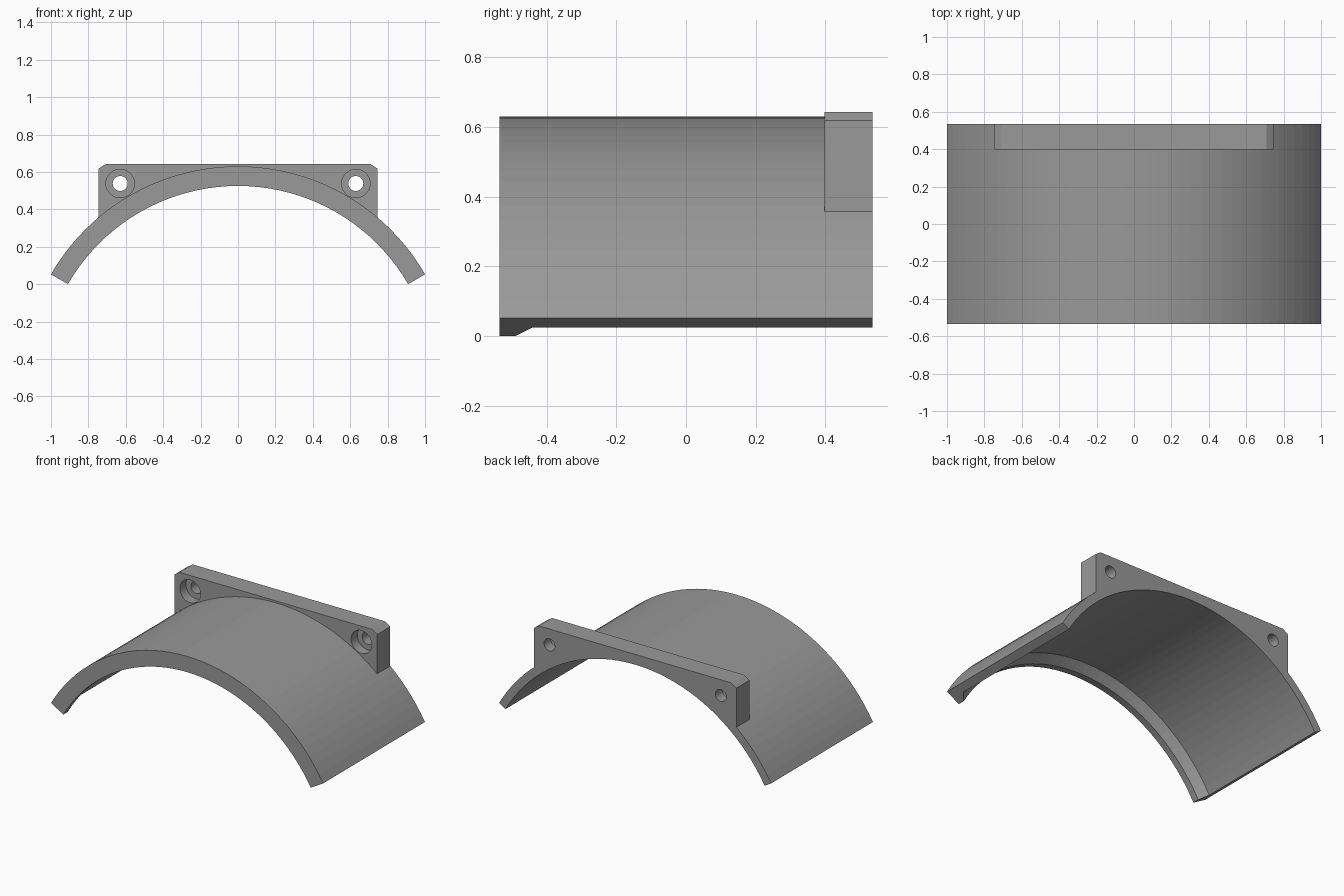
import bpy, bmesh
from math import sin, cos, pi, radians, sqrt
from mathutils import Matrix, Vector

if "Cube" in bpy.data.objects:
    bpy.data.objects.remove(bpy.data.objects["Cube"], do_unlink=True)

DEPTH = 0.535            # half length along y
R_OUT, R_IN, R_LIP = 1.155, 1.10, 1.05
AXIS_Z = -0.525          # height of the arc's axis
PLATE_FRONT = 0.397

grey = bpy.data.materials.new("plain grey")
grey.use_nodes = True
colour = (0.32, 0.32, 0.32, 1)
grey.diffuse_color = colour
grey.node_tree.nodes["Principled BSDF"].inputs["Base Color"].default_value = colour


def finish(name, bm):
    bmesh.ops.recalc_face_normals(bm, faces=bm.faces)
    mesh = bpy.data.meshes.new(name)
    bm.to_mesh(mesh)
    bm.free()
    mesh.materials.append(grey)
    obj = bpy.data.objects.new(name, mesh)
    bpy.context.collection.objects.link(obj)
    return obj


def combine(target, helper, operation):
    mod = target.modifiers.new(operation.lower(), "BOOLEAN")
    mod.operation, mod.object, mod.solver = operation, helper, "EXACT"
    bpy.context.view_layer.objects.active = target
    bpy.ops.object.modifier_apply(modifier=mod.name)
    bpy.data.objects.remove(helper, do_unlink=True)


def arc(radius, start, end, steps):
    angles = [radians(start + (end - start) * i / steps) for i in range(steps + 1)]
    return [(radius * cos(a), AXIS_Z + radius * sin(a)) for a in angles]


# Curved shell: wall section with a tapered front lip, swept through 120 degrees
bm = bmesh.new()
section = [(R_OUT, -DEPTH), (R_OUT, DEPTH), (R_IN, DEPTH),
           (R_IN, -0.44), (R_LIP, -0.49), (R_LIP, -DEPTH)]
rings = []
for c, s in arc(1, 30, 150, 40):
    rings.append([bm.verts.new((r * c, y, AXIS_Z + r * (s - AXIS_Z))) for r, y in section])
for a, b in zip(rings, rings[1:]):
    for i in range(len(section)):
        j = (i + 1) % len(section)
        bm.faces.new((a[i], a[j], b[j], b[i]))
bm.faces.new(rings[0])
bm.faces.new(rings[-1])
bracket = finish("curved_bracket", bm)

# Mounting plate: chamfered top corners, underside sunk into the shell wall
W, TOP, CHAMFER = 0.745, 0.643, 0.025
R_SUNK = 1.128
foot = AXIS_Z + sqrt(R_SUNK ** 2 - W ** 2)
inner = [p for p in arc(R_SUNK, 30, 150, 40) if abs(p[0]) < W - 0.01]
outline = [(-W, foot), (-W, TOP - CHAMFER), (-W + 1.5 * CHAMFER, TOP),
           (W - 1.5 * CHAMFER, TOP), (W, TOP - CHAMFER), (W, foot)] + inner
bm = bmesh.new()
face = bm.faces.new([bm.verts.new((x, PLATE_FRONT, z)) for x, z in outline])
grown = bmesh.ops.extrude_face_region(bm, geom=[face])["geom"]
bmesh.ops.translate(bm, vec=Vector((0, DEPTH - PLATE_FRONT, 0)),
                    verts=[v for v in grown if isinstance(v, bmesh.types.BMVert)])
combine(bracket, finish("mounting_plate", bm), "UNION")


# Screw holes: narrow bore right through, wide counterbore from the front
def cut_hole(x, radius, y0, y1):
    bm = bmesh.new()
    place = Matrix.Translation((x, (y0 + y1) / 2, 0.538)) @ Matrix.Rotation(pi / 2, 4, "X")
    bmesh.ops.create_cone(bm, cap_ends=True, segments=32, radius1=radius, radius2=radius,
                          depth=y1 - y0, matrix=place)
    cutter = finish("hole_cutter", bm)
    cutter.hide_render = True
    combine(bracket, cutter, "DIFFERENCE")


for x in (-0.63, 0.63):
    cut_hole(x, 0.04, PLATE_FRONT - 0.1, DEPTH + 0.1)
    cut_hole(x, 0.076, PLATE_FRONT - 0.05, PLATE_FRONT + 0.065)
